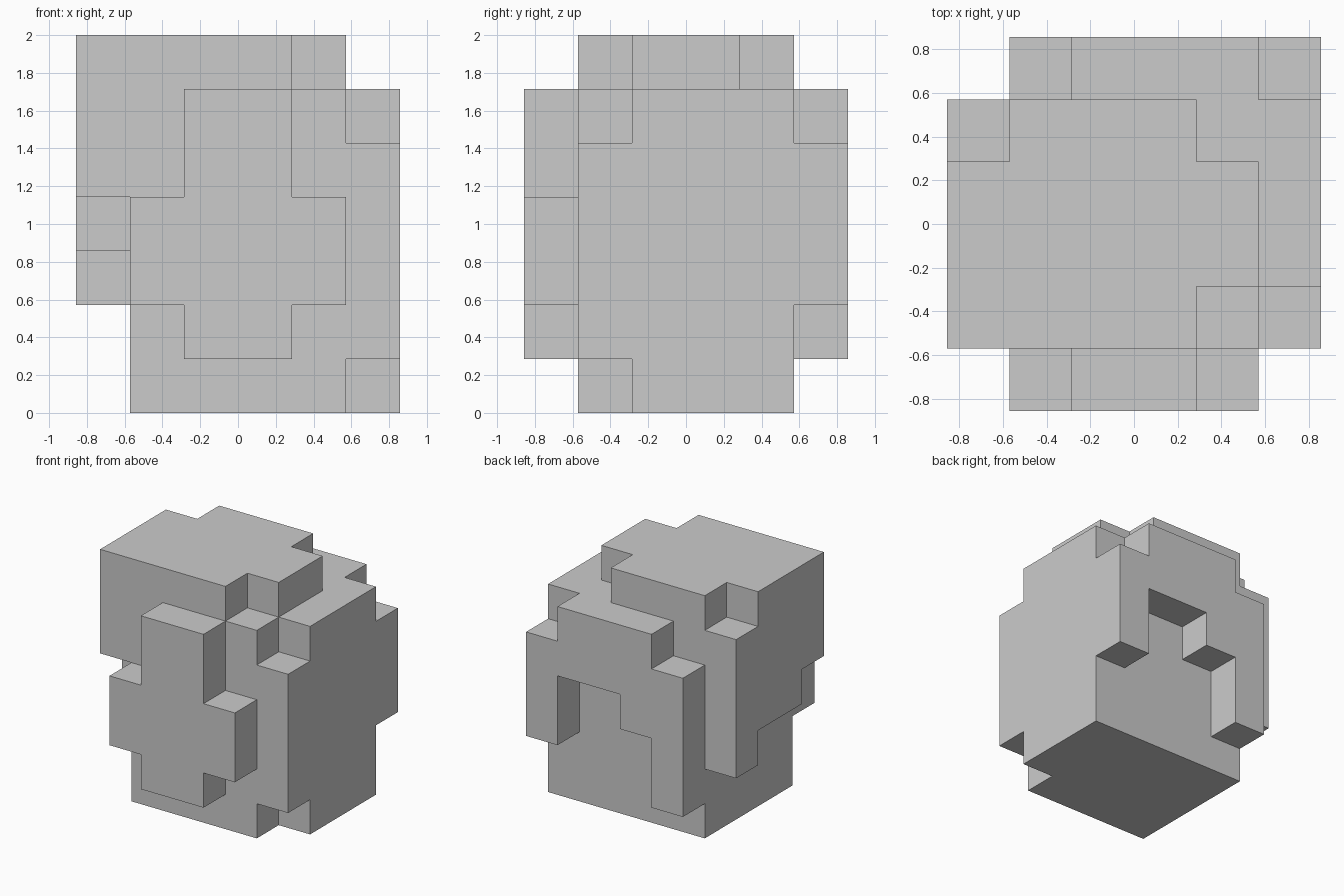
import bpy, bmesh, math

if "Cube" in bpy.data.objects:
    bpy.data.objects.remove(bpy.data.objects["Cube"])

U = 2 / 7          # one block; the boulder is 6 x 6 x 7 blocks
cells = set()


def fill(xs, ys, zs):
    """Add blocks for inclusive index ranges."""
    for x in range(xs[0], xs[1] + 1):
        for y in range(ys[0], ys[1] + 1):
            for z in range(zs[0], zs[1] + 1):
                cells.add((x, y, z))


# Solid core
fill((1, 4), (1, 4), (0, 5))

# Top cap
fill((0, 0), (1, 3), (6, 6))
fill((1, 3), (1, 4), (6, 6))
fill((4, 4), (2, 3), (6, 6))

# Front bulge
fill((2, 3), (0, 0), (1, 5))
fill((1, 4), (0, 0), (2, 3))

# Right side
fill((5, 5), (2, 4), (0, 5))
fill((5, 5), (1, 1), (1, 4))

# Left overhang
fill((0, 0), (1, 1), (4, 6))
fill((0, 0), (2, 3), (3, 6))
fill((0, 0), (4, 4), (2, 5))

# Back overhang
fill((1, 1), (5, 5), (1, 4))
fill((2, 2), (5, 5), (3, 5))
fill((3, 4), (5, 5), (4, 5))
fill((5, 5), (5, 5), (2, 4))

# Skin: one face wherever a block meets open air
bm = bmesh.new()
verts = {}


def vert(p):
    if p not in verts:
        verts[p] = bm.verts.new(((p[0] - 3) * U, (p[1] - 3) * U, p[2] * U))
    return verts[p]


for c in sorted(cells):
    for axis in range(3):
        for side in (0, 1):
            n = list(c)
            n[axis] += 2 * side - 1
            if tuple(n) in cells:
                continue
            loop = []
            for a, b in ((0, 0), (1, 0), (1, 1), (0, 1)):
                p = list(c)
                p[axis] += side
                p[(axis + 1) % 3] += a
                p[(axis + 2) % 3] += b
                loop.append(vert(tuple(p)))
            bm.faces.new(loop if side else loop[::-1])

# Merge coplanar block faces into clean flat planes
bmesh.ops.dissolve_limit(bm, angle_limit=math.radians(1),
                         verts=bm.verts[:], edges=bm.edges[:])

mesh = bpy.data.meshes.new("blocky_boulder")
bm.to_mesh(mesh)
bm.free()
bpy.context.collection.objects.link(bpy.data.objects.new("blocky_boulder", mesh))
